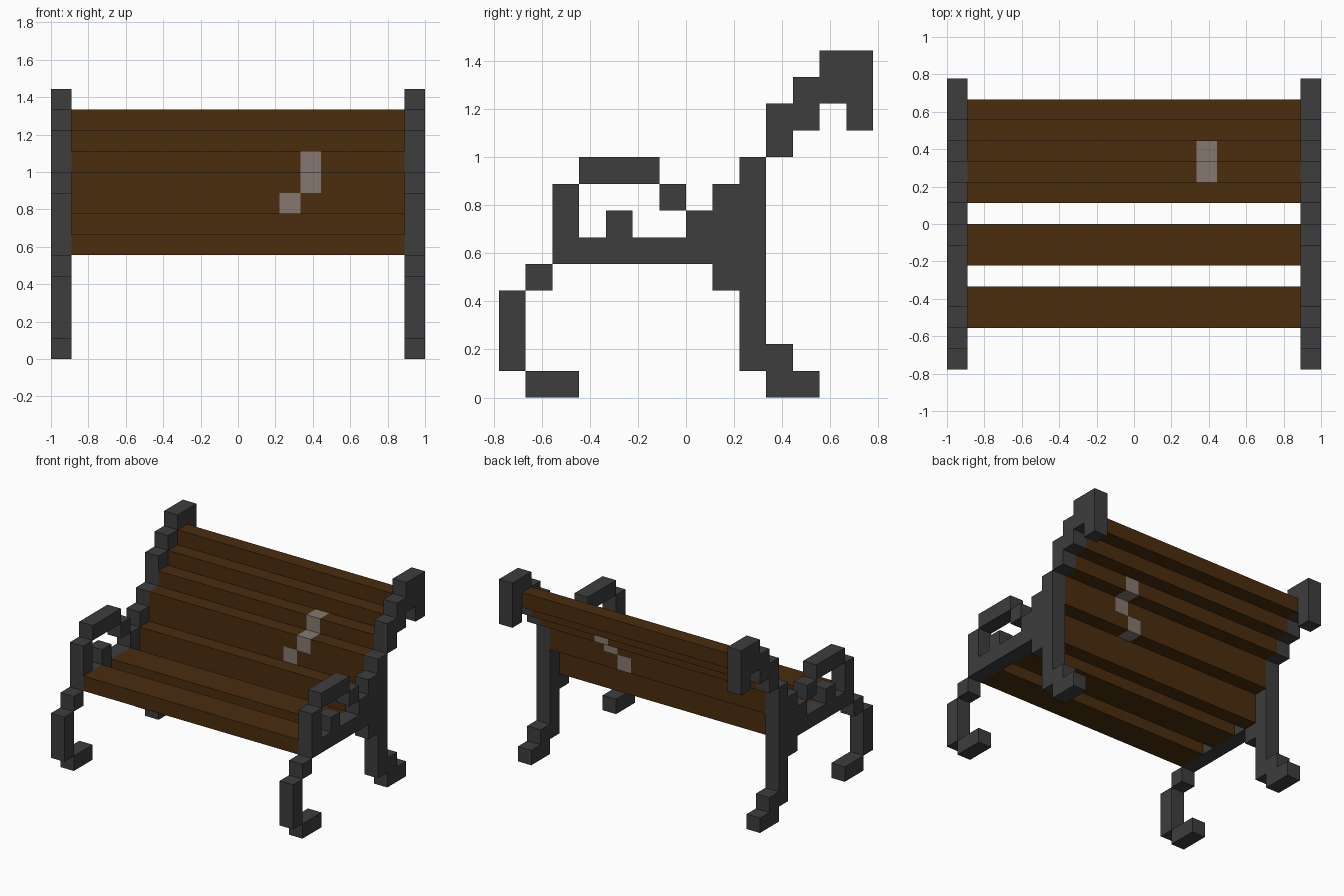
import bpy
import bmesh
from mathutils import Vector

if "Cube" in bpy.data.objects:
    bpy.data.objects.remove(bpy.data.objects["Cube"])

U = 1 / 9  # block size


def material(name, color):
    m = bpy.data.materials.new(name)
    m.diffuse_color = (*color, 1)
    m.use_nodes = True
    m.node_tree.nodes["Principled BSDF"].inputs["Base Color"].default_value = m.diffuse_color
    return m


iron = material("dark iron", (0.047, 0.047, 0.047))
wood = material("brown wood", (0.07, 0.026, 0.0045))
grey = material("pale grey stain", (0.235, 0.19, 0.16))


def cells(x, y, z):
    return {(i, j, k) for i in range(*x) for j in range(*y) for k in range(*z)}


# side profile of one iron end: (y range, z range) in blocks
PROFILE = [
    ((-6, -4), (0, 1)), ((-7, -6), (1, 4)), ((-6, -5), (4, 5)),   # front leg
    ((-5, -4), (5, 8)), ((-4, -1), (8, 9)), ((-1, 0), (7, 8)),    # arm rest
    ((-4, 1), (5, 6)), ((-3, -2), (6, 7)), ((0, 1), (6, 7)),      # seat rail
    ((1, 2), (4, 8)), ((2, 3), (1, 9)),                           # upright
    ((3, 4), (0, 2)), ((4, 5), (0, 1)),                           # rear foot
    ((3, 4), (9, 11)), ((4, 5), (10, 12)),                        # back rail
    ((5, 6), (11, 13)), ((6, 7), (10, 13)),                       # scroll top
]
right_end = set().union(*(cells((8, 9), y, z) for y, z in PROFILE))
left_end = {(-1 - i, j, k) for i, j, k in right_end}

# stain running down the backrest
stain = {(3, 3, 9), (3, 2, 8), (2, 2, 7)}

parts = [("right_iron_end", right_end, iron), ("left_iron_end", left_end, iron),
         ("backrest_stain", stain, grey)]

# seat slats, then the stepped backrest slats
SLATS = [
    ("seat_slat_front", (-5, -3), (5, 6)), ("seat_slat_middle", (-2, 0), (5, 6)),
    ("back_slat_1", (1, 2), (5, 7)), ("back_slat_2", (2, 3), (7, 9)),
    ("back_slat_3", (3, 4), (9, 10)), ("back_slat_4", (4, 5), (10, 11)),
    ("back_slat_5", (5, 6), (11, 12)),
]
for name, y, z in SLATS:
    parts.append((name, cells((-8, 8), y, z) - stain, wood))

solid = set().union(*(p[1] for p in parts))


def build(name, blocks, mat):
    """Make the outer skin of a group of blocks, leaving out hidden joints."""
    bm = bmesh.new()
    for b in sorted(blocks):
        for axis in range(3):
            for s in (-1, 1):
                n = list(b)
                n[axis] += s
                if tuple(n) in solid:
                    continue
                a1, a2 = (axis + 1) % 3, (axis + 2) % 3
                quad = []
                for p, q in ((0, 0), (1, 0), (1, 1), (0, 1))[::s]:
                    c = Vector(b)
                    c[axis] += s > 0
                    c[a1] += p
                    c[a2] += q
                    quad.append(bm.verts.new(c * U))
                bm.faces.new(quad)
    bmesh.ops.remove_doubles(bm, verts=bm.verts, dist=0.001)
    me = bpy.data.meshes.new(name)
    bm.to_mesh(me)
    bm.free()
    me.materials.append(mat)
    bpy.context.collection.objects.link(bpy.data.objects.new(name, me))


for part in parts:
    build(*part)
